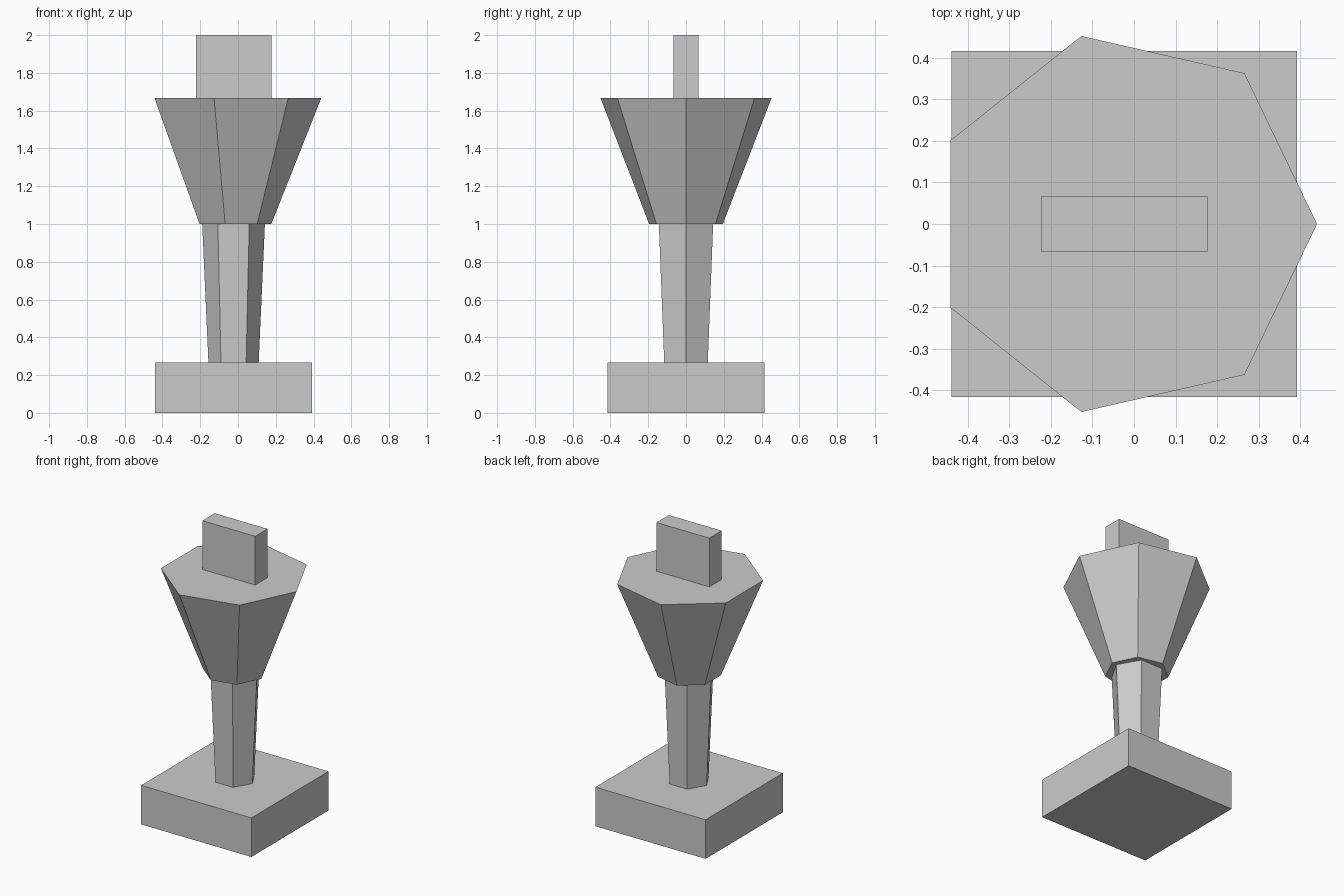
import bpy
from math import pi

if "Cube" in bpy.data.objects:
    bpy.data.objects.remove(bpy.data.objects["Cube"])

CX = -0.0235  # shared vertical axis of all parts


def box(name, size, z0, z1):
    bpy.ops.mesh.primitive_cube_add(size=1, location=(CX, 0, (z0 + z1) / 2))
    ob = bpy.context.object
    ob.name = name
    ob.scale = (size[0], size[1], z1 - z0)
    bpy.ops.object.transform_apply(location=False, rotation=False, scale=True)
    return ob


def frustum(name, sides, r0, r1, z0, z1):
    # Built around the axis with one corner pointing to +x
    bpy.ops.mesh.primitive_cone_add(vertices=sides, radius1=r0, radius2=r1,
                                    depth=z1 - z0,
                                    location=(CX, 0, (z0 + z1) / 2),
                                    rotation=(0, 0, -pi / 2))
    ob = bpy.context.object
    ob.name = name
    bpy.ops.object.transform_apply(location=False, rotation=True, scale=False)
    return ob


# Square foot
box("base", (0.833, 0.833), 0, 0.267)
# Six-sided stem, slightly wider at the top
frustum("stem", 6, 0.133, 0.166, 0.267, 1.0)
# Seven-sided flared head
frustum("flared_head", 7, 0.2, 0.4645, 1.0, 1.667)
# Upright slab on top
box("top_slab", (0.4, 0.133), 1.667, 2.0)
